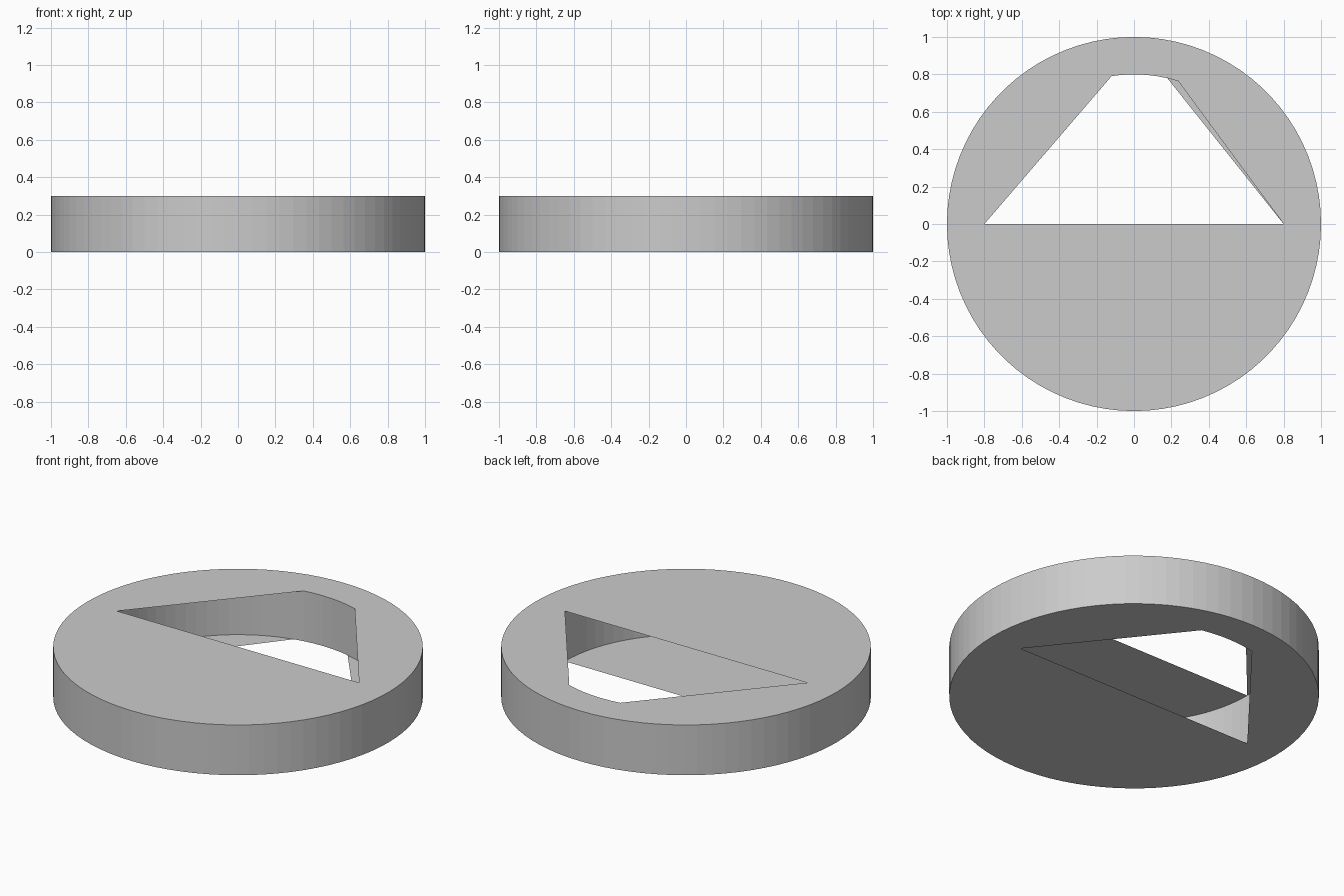
import bpy, bmesh
from math import cos, sin, tau

if "Cube" in bpy.data.objects:
    bpy.data.objects.remove(bpy.data.objects["Cube"])

N = 84            # sides of the disc
HALF = N // 2
HEIGHT = 0.3

bm = bmesh.new()


def circle(r, z):
    return [bm.verts.new((r * cos(tau * i / N), r * sin(tau * i / N), z)) for i in range(N)]


def wall(a, b):
    for i in range(N):
        j = (i + 1) % N
        bm.faces.new((a[i], a[j], b[j], b[i]))


def cap(outer, inner, right, left, up):
    # rim band plus three flat chord segments, leaving the angular opening
    faces = [(outer[i], outer[(i + 1) % N], inner[(i + 1) % N], inner[i]) for i in range(N)]
    faces.append([inner[i % N] for i in range(HALF, N + 1)])
    faces.append(inner[0:right + 1])
    faces.append(inner[left:HALF + 1])
    for f in faces:
        bm.faces.new(f if up else list(f)[::-1])


# Outer wall and round inner wall
outer_low, outer_top = circle(1, 0), circle(1, HEIGHT)
inner_low, inner_top = circle(0.8, 0), circle(0.8, HEIGHT)
wall(outer_low, outer_top)
wall(inner_top, inner_low)

# Top and bottom plates, with slightly different openings
cap(outer_top, inner_top, 17, 23, True)
cap(outer_low, inner_low, 18, 24, False)

mesh = bpy.data.meshes.new("slotted_disc")
bm.to_mesh(mesh)
bm.free()
disc = bpy.data.objects.new("slotted_disc", mesh)
bpy.context.collection.objects.link(disc)
